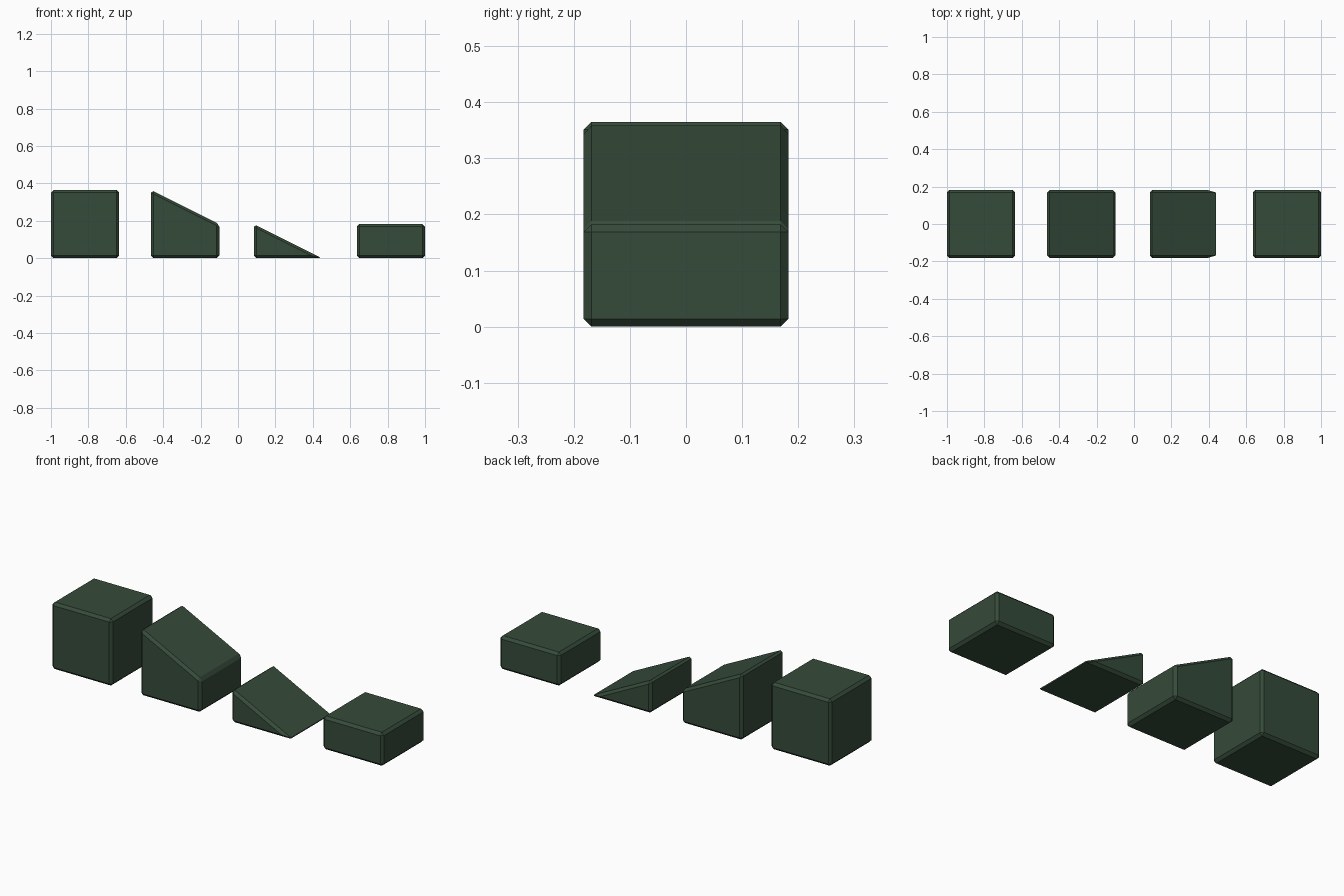
import bpy, bmesh

if "Cube" in bpy.data.objects:
    bpy.data.objects.remove(bpy.data.objects["Cube"])

SIZE = 0.365      # block footprint
HALF = SIZE / 2
CHAMFER = 0.014

green = bpy.data.materials.new("dark_green")
green.diffuse_color = (0.036, 0.07, 0.042, 1)
green.use_nodes = True
green.node_tree.nodes["Principled BSDF"].inputs["Base Color"].default_value = green.diffuse_color


def block(name, left, z_left, z_right):
    """Extrude a side profile along y and chamfer every edge."""
    right = left + SIZE
    profile = [(left, 0), (right, 0)]
    if z_right > 0:
        profile.append((right, z_right))
    profile.append((left, z_left))

    bm = bmesh.new()
    face = bm.faces.new([bm.verts.new((x, -HALF, z)) for x, z in profile])
    ext = bmesh.ops.extrude_face_region(bm, geom=[face])
    verts = [g for g in ext["geom"] if isinstance(g, bmesh.types.BMVert)]
    bmesh.ops.translate(bm, verts=verts, vec=(0, SIZE, 0))
    bmesh.ops.recalc_face_normals(bm, faces=bm.faces)

    mesh = bpy.data.meshes.new(name)
    bm.to_mesh(mesh)
    bm.free()
    mesh.materials.append(green)
    obj = bpy.data.objects.new(name, mesh)
    bpy.context.collection.objects.link(obj)

    bevel = obj.modifiers.new("chamfer", 'BEVEL')
    bevel.width = CHAMFER
    bevel.segments = 1
    bevel.limit_method = 'NONE'
    return obj


# Full cube, upper ramp, lower ramp and half-height slab in a row
block("cube_block", -1.0, SIZE, SIZE)
block("upper_ramp_block", -0.465, SIZE, HALF)
block("lower_ramp_block", 0.085, HALF, 0)
block("half_slab_block", 0.635, HALF, HALF)
